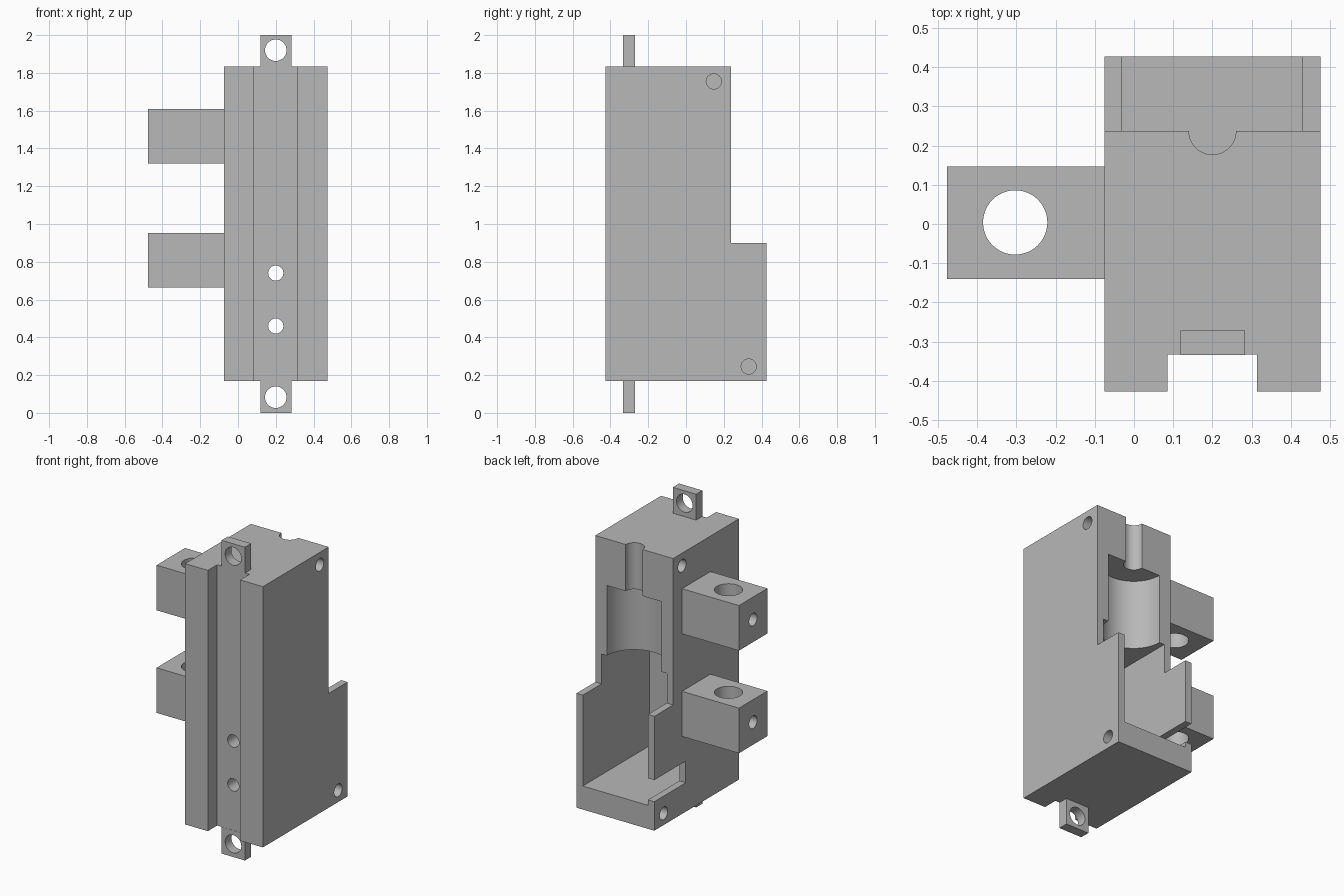
import bpy, bmesh, math
from mathutils import Matrix

old = bpy.data.objects.get("Cube")
if old:
    bpy.data.objects.remove(old, do_unlink=True)

grey = bpy.data.materials.new("plain grey")
grey.use_nodes = True
tone = (0.48, 0.48, 0.48, 1)
grey.diffuse_color = tone
grey.node_tree.nodes["Principled BSDF"].inputs["Base Color"].default_value = tone


def finish(name, bm):
    bmesh.ops.recalc_face_normals(bm, faces=bm.faces)
    mesh = bpy.data.meshes.new(name)
    bm.to_mesh(mesh)
    bm.free()
    mesh.materials.append(grey)
    ob = bpy.data.objects.new(name, mesh)
    bpy.context.scene.collection.objects.link(ob)
    return ob


def box(name, x, y, z):
    """Box from three (low, high) ranges."""
    bm = bmesh.new()
    bmesh.ops.create_cube(bm, size=1)
    for v in bm.verts:
        v.co = [r[0] if c < 0 else r[1] for c, r in zip(v.co, (x, y, z))]
    return finish(name, bm)


def rod(name, axis, centre, radius, length, sides=48):
    """Cylinder along an axis, centred on a point."""
    turn = {"x": Matrix.Rotation(math.pi / 2, 4, "Y"),
            "y": Matrix.Rotation(math.pi / 2, 4, "X"),
            "z": Matrix.Identity(4)}[axis]
    bm = bmesh.new()
    bmesh.ops.create_cone(bm, cap_ends=True, segments=sides, radius1=radius,
                          radius2=radius, depth=length,
                          matrix=Matrix.Translation(centre) @ turn)
    return finish(name, bm)


def carve(ob, cutters):
    """Subtract the cutters, bake the result and drop the cutters."""
    for c in cutters:
        c.hide_render = True
        mod = ob.modifiers.new("cut", "BOOLEAN")
        mod.operation = "DIFFERENCE"
        mod.solver = "EXACT"
        mod.object = c
    deps = bpy.context.evaluated_depsgraph_get()
    baked = bpy.data.meshes.new_from_object(ob.evaluated_get(deps))
    ob.modifiers.clear()
    ob.data = baked
    for c in cutters:
        bpy.data.objects.remove(c, do_unlink=True)
    bpy.ops.object.select_all(action="DESELECT")
    ob.select_set(True)
    bpy.context.view_layer.objects.active = ob
    bpy.ops.object.shade_smooth_by_angle(angle=math.radians(30))


LEFT, RIGHT, MID = 0.475, -0.075, 0.2
FRONT, BACK, STEP = -0.427, 0.427, 0.237
BOTTOM, TOP = 0.17, 1.835

# Housing: stepped side profile, extruded across the width
bm = bmesh.new()
outline = [(FRONT, BOTTOM), (BACK, BOTTOM), (BACK, 0.9), (STEP, 0.9),
           (STEP, TOP), (FRONT, TOP)]
face = bm.faces.new([bm.verts.new((RIGHT, y, z)) for y, z in outline])
side = bmesh.ops.extrude_face_region(bm, geom=[face])["geom"]
bmesh.ops.translate(bm, vec=(LEFT - RIGHT, 0, 0),
                    verts=[g for g in side if isinstance(g, bmesh.types.BMVert)])
housing = finish("housing", bm)

cutters = [
    box("front_groove", (0.086, 0.314), (-0.6, -0.333), (0, 2)),
    box("lower_chamber", (-0.03, 0.43), (-0.245, 0.6), (0.32, 1.09)),
    rod("round_chamber", "z", (MID, STEP, 1.269), 0.193, 0.538, 64),
    rod("top_channel", "z", (MID, STEP, 1.7), 0.06, 0.6),
    box("side_window", (-0.2, 0.0), (0.11, 0.6), (0.355, 0.493)),
]
# Screw holes through the groove
for z in (0.46, 0.74):
    cutters.append(rod("groove_hole", "y", (MID, -0.3, z), 0.04, 0.3))
# Blind holes in both side faces
for x in (LEFT, RIGHT):
    for y, z in ((0.147, 1.755), (0.332, 0.245)):
        cutters.append(rod("side_hole", "x", (x, y, z), 0.04, 0.24))
carve(housing, cutters)

# Mounting tabs above and below the groove
for name, low, high, hole in (("top_tab", TOP, 2, 1.92), ("bottom_tab", 0, BOTTOM, 0.083)):
    tab = box(name, (0.118, 0.283), (-0.334, -0.271), (low, high))
    carve(tab, [rod("tab_hole", "y", (MID, -0.3, hole), 0.057, 0.3)])

# Clamp arms with a vertical bore and a set-screw hole in the end
for name, low in (("upper_arm", 1.32), ("lower_arm", 0.665)):
    mid = low + 0.144
    arm = box(name, (-0.477, RIGHT), (-0.14, 0.147), (low, low + 0.288))
    carve(arm, [rod("bore", "z", (-0.303, 0.004, mid), 0.082, 0.5),
                rod("screw_hole", "x", (-0.43, 0.004, mid), 0.04, 0.24)])
